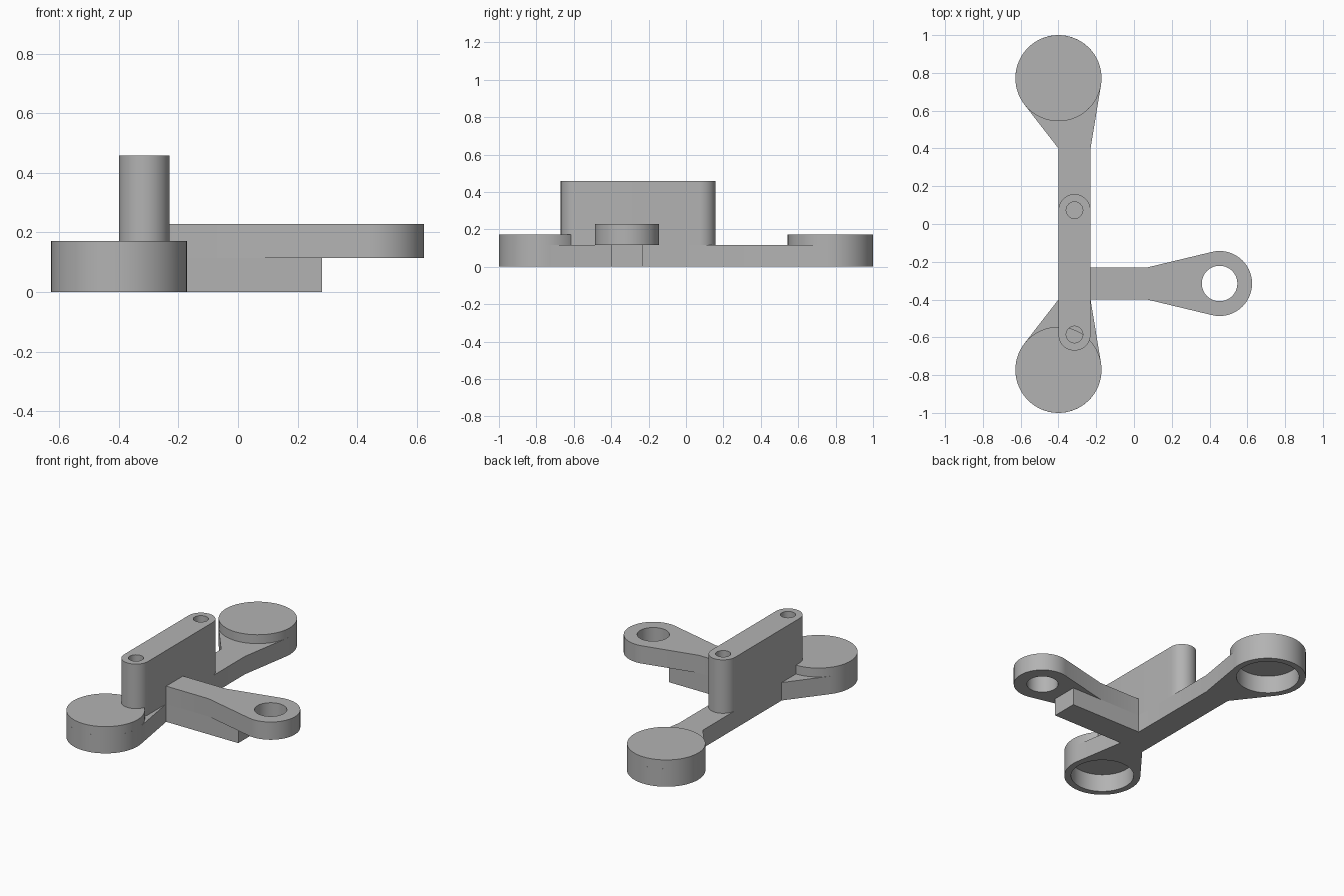
import bpy
import bmesh
from math import acos, atan2, cos, hypot, pi, sin

cube = bpy.data.objects.get("Cube")
if cube:
    bpy.data.objects.remove(cube, do_unlink=True)

GREY = (0.45, 0.45, 0.45, 1)
grey = bpy.data.materials.new("light_grey")
grey.use_nodes = True
grey.diffuse_color = GREY
grey.node_tree.nodes["Principled BSDF"].inputs["Base Color"].default_value = GREY


def arc(centre, r, start, end, steps):
    """Points counter-clockwise along an arc, both ends included."""
    angles = [start + (end - start) * i / steps for i in range(steps + 1)]
    return [(centre[0] + r * cos(a), centre[1] + r * sin(a)) for a in angles]


def circle(centre, r, steps=64):
    return arc(centre, r, 0, 2 * pi, steps)[:-1]


def lobe(p, q, centre, r):
    """Path from p to q around a round end, along the tangents to its circle."""
    def tangent(point, side):
        dx, dy = point[0] - centre[0], point[1] - centre[1]
        return atan2(dy, dx) + side * acos(r / hypot(dx, dy))
    start, end = tangent(p, 1), tangent(q, -1)
    while end < start:
        end += 2 * pi
    return [p] + arc(centre, r, start, end, 56) + [q]


def plate(name, outline, bottom, top, holes=()):
    """Extruded flat outline with through holes."""
    bm = bmesh.new()
    for loop in [outline, *holes]:
        verts = [bm.verts.new((x, y, bottom)) for x, y in loop]
        for i, v in enumerate(verts):
            bm.edges.new((verts[i - 1], v))
    bmesh.ops.triangle_fill(bm, edges=bm.edges[:], use_beauty=True, normal=(0, 0, 1))
    result = bmesh.ops.extrude_face_region(bm, geom=bm.faces[:])
    moved = [g for g in result["geom"] if isinstance(g, bmesh.types.BMVert)]
    bmesh.ops.translate(bm, verts=moved, vec=(0, 0, top - bottom))
    bmesh.ops.recalc_face_normals(bm, faces=bm.faces[:])
    mesh = bpy.data.meshes.new(name)
    bm.to_mesh(mesh)
    bm.free()
    mesh.materials.append(grey)
    obj = bpy.data.objects.new(name, mesh)
    bpy.context.collection.objects.link(obj)
    bpy.ops.object.select_all(action="DESELECT")
    obj.select_set(True)
    bpy.context.view_layer.objects.active = obj
    bpy.ops.object.shade_smooth_by_angle(angle=pi / 6)
    return obj


# Shared dimensions
LEVEL = 0.115                  # thickness of the base and of the arm
BAR_L, BAR_R = -0.4, -0.23     # sides of the long bar
ARM_F, ARM_B = -0.4, -0.23     # sides of the side arm
FRONT_PAD, BACK_PAD = (-0.4, -0.772), (-0.4, 0.772)
PAD_R = 0.228

# Long bar with flared ends, pocketed from below under each pad
base = lobe((BAR_R, 0.4), (BAR_L, 0.4), BACK_PAD, PAD_R)
base += lobe((BAR_L, -0.4), (BAR_R, -0.4), FRONT_PAD, PAD_R)
plate("base_bar", base, 0, LEVEL,
      [circle(c, 0.188) for c in (FRONT_PAD, BACK_PAD)])

# Solid pad caps
for name, centre in (("front_pad_cap", FRONT_PAD), ("back_pad_cap", BACK_PAD)):
    plate(name, circle(centre, PAD_R), LEVEL, 0.172)

# Upright wall with round ends and two vertical holes
mid = (BAR_L + BAR_R) / 2
front, back = (mid, -0.585), (mid, 0.073)
half = (BAR_R - BAR_L) / 2
wall = arc(back, half, 0, pi, 24) + arc(front, half, pi, 2 * pi, 24)
plate("upright_wall", wall, LEVEL, 0.458,
      [circle(c, 0.044, 40) for c in (front, back)])

# Side arm: lower support block and upper plate with an eye
block = [(BAR_R, ARM_F), (0.282, ARM_F), (0.282, ARM_B), (BAR_R, ARM_B)]
plate("arm_support", block, 0, LEVEL)
eye = (0.453, -0.315)
arm = [(BAR_R, ARM_F)] + lobe((0.07, ARM_F), (0.07, ARM_B), eye, 0.172)
arm += [(BAR_R, ARM_B)]
plate("arm_eye_plate", arm, LEVEL, 0.229, [circle(eye, 0.094)])
